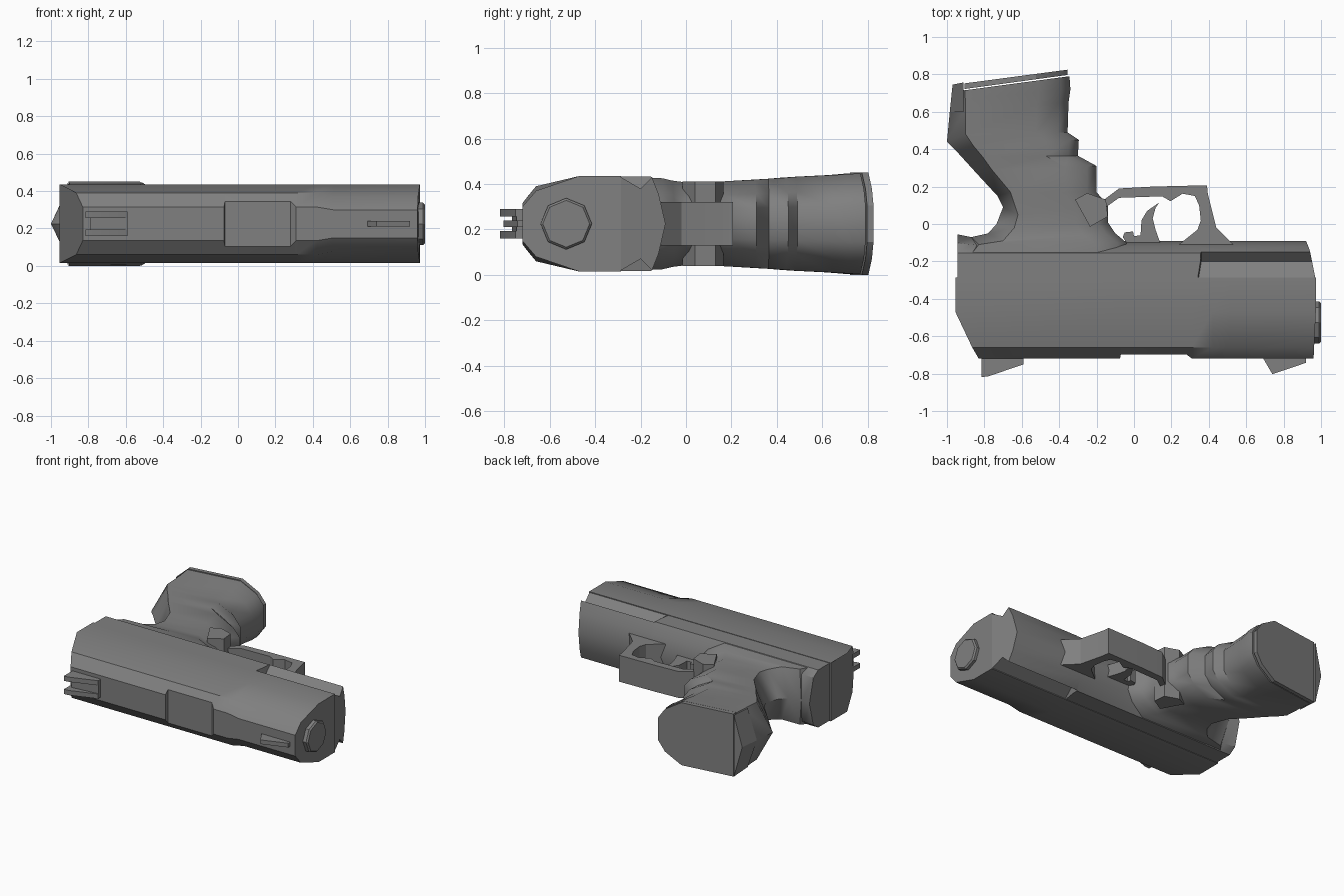
import bpy, bmesh, math

cube = bpy.data.objects.get("Cube")
if cube:
    bpy.data.objects.remove(cube, do_unlink=True)

MID = 0.225  # height of the mirror plane

steel = bpy.data.materials.new("gunmetal grey")
steel.use_nodes = True
COL = (0.216, 0.216, 0.216, 1)
steel.diffuse_color = COL
steel.node_tree.nodes["Principled BSDF"].inputs["Base Color"].default_value = COL


def finish(name, bm, angle):
    bmesh.ops.recalc_face_normals(bm, faces=bm.faces)
    me = bpy.data.meshes.new(name)
    bm.to_mesh(me)
    bm.free()
    me.materials.append(steel)
    ob = bpy.data.objects.new(name, me)
    bpy.context.collection.objects.link(ob)
    bpy.ops.object.select_all(action='DESELECT')
    bpy.context.view_layer.objects.active = ob
    ob.select_set(True)
    bpy.ops.object.shade_smooth_by_angle(angle=math.radians(angle))
    return ob


def ring(half):
    """Mirror a half outline of (x, y, half width) into a closed ring."""
    low = [(x, y, MID - h) for x, y, h in reversed(half) if h > 0]
    return [(x, y, MID + h) for x, y, h in half] + low


def loft(name, halves, angle=35):
    bm = bmesh.new()
    rows = [[bm.verts.new(p) for p in ring(h)] for h in halves]
    n = len(rows[0])
    for a, b in zip(rows, rows[1:]):
        for i in range(n):
            j = (i + 1) % n
            bm.faces.new((a[i], a[j], b[j], b[i]))
    bm.faces.new(rows[0])
    bm.faces.new(rows[-1])
    return finish(name, bm, angle)


def prism(name, outline, half, centre=MID):
    """Extrude an x-y outline symmetrically along z."""
    bm = bmesh.new()
    lo = [bm.verts.new((x, y, centre - half)) for x, y in outline]
    hi = [bm.verts.new((x, y, centre + half)) for x, y in outline]
    n = len(lo)
    for i in range(n):
        j = (i + 1) % n
        bm.faces.new((lo[i], lo[j], hi[j], hi[i]))
    bm.faces.new(lo)
    bm.faces.new(hi)
    return finish(name, bm, 25)


# Slide: bevelled profile with sloped back, top recess and slimmer nose
def slide_row(xs, top=-0.72, t=0.09, s=0.165, w=0.21):
    prof = [(top, t), (-0.66, s), (-0.47, w), (-0.285, 0.21)]
    return [(x, y, h) for x, (y, h) in zip(xs, prof)]


loft("slide", [
    slide_row((-0.83, -0.865, -0.955, -0.955)),
    slide_row([-0.075] * 4),
    slide_row([-0.07] * 4, top=-0.697, t=0.12),
    slide_row([0.28] * 4, top=-0.697, t=0.12),
    slide_row([0.31] * 4),
    slide_row([0.42] * 4),
    slide_row([0.51] * 4, t=0.075, s=0.145),
    slide_row((0.96, 0.963, 0.972, 0.972), t=0.075, s=0.145)])


# Frame under the slide, with a rail groove along each side of the nose
def frame_row(xs, prof):
    return [(x, y, h) for x, (y, h) in zip(xs, prof)]


tail = [(-0.29, 0.207), (-0.2, 0.207), (-0.155, 0.207), (-0.10, 0.17), (-0.055, 0)]
tail2 = tail[:3] + [(-0.11, 0.17), (-0.07, 0)]
body = tail[:3] + [(-0.12, 0.13), (-0.09, 0)]
nose = [(-0.29, 0.207), (-0.2, 0.155), (-0.15, 0.205), (-0.12, 0.13), (-0.09, 0)]
loft("frame", [
    frame_row([-0.945] * 5, tail),
    frame_row([-0.87] * 5, tail2),
    frame_row([-0.72] * 5, body),
    frame_row([0.34, 0.355, 0.355, 0.355, 0.355], body),
    frame_row([0.345, 0.36, 0.36, 0.36, 0.36], nose),
    frame_row([0.97, 0.952, 0.942, 0.932, 0.92], nose)])

# Grip: ridge x,y / rear edge x,y / front x,y / half width, from frame to butt
grip_rows = [
    (-0.93, -0.20, -0.90, -0.20, -0.02, -0.20, 0.205),
    (-0.87, -0.07, -0.83, -0.11, -0.04, -0.10, 0.20),
    (-0.78, -0.05, -0.70, -0.09, -0.10, -0.05, 0.19),
    (-0.735, 0.00, -0.64, -0.02, -0.14, 0.01, 0.182),
    (-0.70, 0.09, -0.62, 0.05, -0.14, 0.10, 0.183),
    (-0.73, 0.15, -0.66, 0.17, -0.20, 0.17, 0.187),
    (-0.85, 0.28, -0.76, 0.29, -0.20, 0.31, 0.194),
    (-0.90, 0.335, -0.81, 0.36, -0.30, 0.365, 0.198),
    (-0.95, 0.39, -0.86, 0.42, -0.295, 0.45, 0.203),
    (-1.00, 0.44, -0.90, 0.48, -0.355, 0.49, 0.207),
    (-0.985, 0.60, -0.90, 0.62, -0.35, 0.65, 0.214),
    (-0.975, 0.67, -0.902, 0.67, -0.34, 0.72, 0.218),
    (-0.968, 0.745, -0.905, 0.715, -0.345, 0.79, 0.222)]


def grip_half(xr, yr, xe, ye, xf, yf, w):
    def at(x):  # depth on the line from rear edge to front
        return ye + (yf - ye) * (x - xe) / (xf - xe)
    a, b = xf - 0.17, xf - 0.05
    return [(xr, yr, 0), (xe, ye, w), (a, at(a), w), (b, at(b), w * 0.68), (xf, yf, w * 0.36)]


loft("grip", [grip_half(*r) for r in grip_rows], 40)

# Butt plate, and the back strap end beside it
loft("butt_plate", [
    grip_half(-0.906, y0, -0.905, y0, -0.355, y1, 0.225)[1:]
    for y0, y1 in ((0.722, 0.797), (0.752, 0.825))], 25)
loft("back_strap", [
    [(-0.985, 0.60, 0), (-0.912, 0.60, 0.212)],
    [(-0.97, 0.745, 0), (-0.912, 0.757, 0.221)]], 25)

# Trigger guard, trigger and magazine catch
prism("trigger_guard", [
    (-0.16, 0.13), (-0.08, 0.19), (0.1, 0.2), (0.39, 0.207), (0.395, 0.16), (0.44, -0.02),
    (0.53, -0.11), (0.24, -0.11), (0.34, -0.03), (0.357, 0.02), (0.348, 0.1), (0.325, 0.15),
    (0.26, 0.162), (0.195, 0.122), (0.15, 0.148), (-0.08, 0.14), (-0.15, 0.09)], 0.095)
prism("trigger", [
    (-0.06, -0.07), (-0.05, -0.045), (-0.005, -0.04), (0.0, -0.065), (0.035, -0.06),
    (0.04, 0.02), (0.07, 0.07), (0.135, 0.115), (0.115, 0.085), (0.1, 0.03),
    (0.115, -0.03), (0.14, -0.1), (-0.04, -0.1)], 0.045)
prism("magazine_catch", [
    (-0.315, 0.13), (-0.25, 0.165), (-0.15, 0.13), (-0.14, 0.04), (-0.235, -0.015)], 0.185)

# Barrel end: octagon with a small bevelled rim
rows = []
bm = bmesh.new()
for x, r in ((0.9, 0.113), (0.99, 0.113), (1.0, 0.103)):
    rows.append([bm.verts.new((x, -0.527 + r * math.cos(k * math.pi / 4),
                               MID + r * math.sin(k * math.pi / 4))) for k in range(8)])
for a, b in zip(rows, rows[1:]):
    for i in range(8):
        bm.faces.new((a[i], a[(i + 1) % 8], b[(i + 1) % 8], b[i]))
bm.faces.new(rows[0])
bm.faces.new(rows[-1])
finish("barrel_end", bm, 20)

# Sights
for side, z in (("left", MID + 0.048), ("right", MID - 0.048)):
    prism("rear_sight_post_" + side, [
        (-0.815, -0.70), (-0.815, -0.818), (-0.78, -0.815), (-0.59, -0.75), (-0.59, -0.70)],
        0.017, z)
prism("rear_sight_base", [
    (-0.79, -0.70), (-0.79, -0.765), (-0.59, -0.745), (-0.59, -0.70)], 0.04)
prism("front_sight", [
    (0.68, -0.70), (0.74, -0.803), (0.92, -0.742), (0.92, -0.70)], 0.015)
